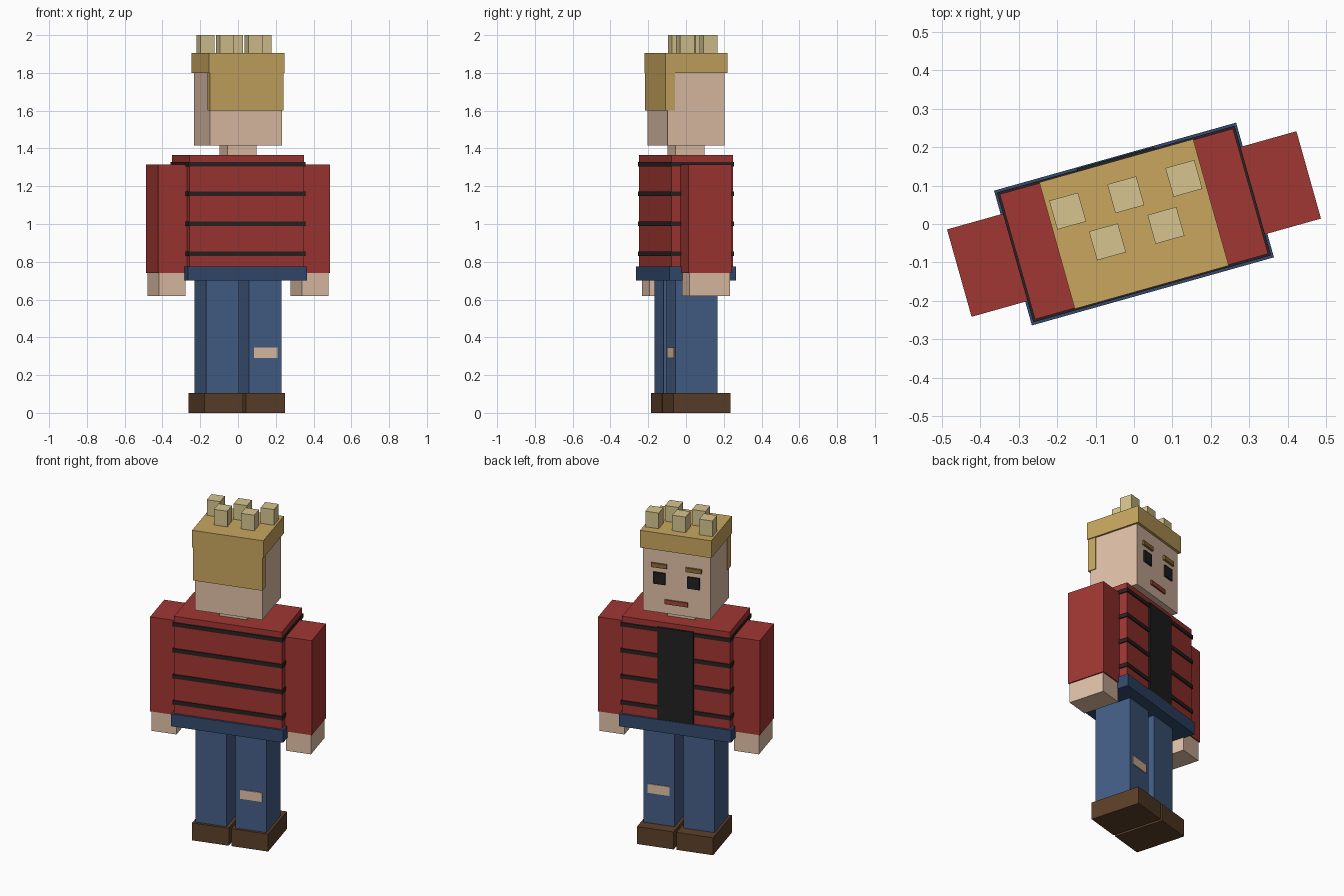
import bpy
import math
from mathutils import Matrix

if "Cube" in bpy.data.objects:
    bpy.data.objects.remove(bpy.data.objects["Cube"])

TURN = Matrix.Rotation(math.radians(15.7), 4, 'Z')   # whole figure is turned about z


def material(name, rgb):
    """Material from a screen colour, converted to linear."""
    m = bpy.data.materials.new(name)
    m.diffuse_color = (*[((c + 0.055) / 1.055) ** 2.4 for c in rgb], 1)
    m.use_nodes = True
    m.node_tree.nodes["Principled BSDF"].inputs["Base Color"].default_value = m.diffuse_color
    return m


SKIN = material("skin", (0.88, 0.755, 0.66))
HAIR = material("hair", (0.785, 0.65, 0.37))
TUFT = material("light_hair", (0.84, 0.77, 0.56))
BROW = material("brow_brown", (0.55, 0.43, 0.20))
RED = material("red_jacket", (0.63, 0.215, 0.20))
DARK = material("dark", (0.13, 0.13, 0.13))
STRIPE = material("dark_stripe", (0.17, 0.13, 0.13))
JEANS = material("jeans", (0.27, 0.37, 0.53))
BELT = material("waistband_blue", (0.20, 0.29, 0.43))
SHOE = material("shoe_brown", (0.36, 0.25, 0.16))
LIP = material("lip", (0.63, 0.28, 0.21))


def box(name, x, y, z, mat):
    """Box from (min, max) ranges in the figure's own axes, face towards +y."""
    bpy.ops.mesh.primitive_cube_add(size=1)
    ob = bpy.context.object
    ob.name = name
    mid = [(a + b) / 2 for a, b in (x, y, z)]
    size = [b - a for a, b in (x, y, z)]
    ob.data.transform(TURN @ Matrix.Translation(mid) @ Matrix.Diagonal((*size, 1)))
    ob.data.materials.append(mat)
    return ob


def pair(name, x, y, z, mat):
    """Same box on both sides of the body."""
    box("right_" + name, x, y, z, mat)
    box("left_" + name, (-x[1], -x[0]), y, z, mat)


def sym(v):
    return (-v, v)


# Legs and shoes
pair("shoe", (0.008, 0.222), (-0.131, 0.182), (0, 0.106), SHOE)
pair("leg", (0.027, 0.207), sym(0.115), (0.106, 0.70), JEANS)
# Torn knee, visible on both faces of one leg
box("knee_tear_front", (0.055, 0.183), (0.11, 0.12), (0.29, 0.345), SKIN)
box("knee_tear_back", (0.055, 0.183), (-0.12, -0.11), (0.29, 0.345), SKIN)

# Torso with waistband, stripes and dark shirt panel
box("waistband", sym(0.327), sym(0.182), (0.70, 0.775), BELT)
box("torso", sym(0.315), sym(0.169), (0.775, 1.365), RED)
for i in range(4):
    z = 0.843 + 0.158 * i
    box("jacket_stripe", sym(0.321), sym(0.175), (z - 0.012, z + 0.012), STRIPE)
box("shirt_panel", sym(0.105), (0.15, 0.179), (0.775, 1.335), DARK)

# Arms and hands
pair("sleeve", (0.313, 0.472), sym(0.118), (0.74, 1.315), RED)
pair("hand", (0.32, 0.465), sym(0.112), (0.62, 0.74), SKIN)

# Neck and head
box("neck", sym(0.08), sym(0.08), (1.365, 1.42), SKIN)
box("head", sym(0.197), sym(0.156), (1.415, 1.81), SKIN)
pair("eye", (0.065, 0.135), (0.15, 0.166), (1.59, 1.66), DARK)
pair("eyebrow", (0.055, 0.147), (0.15, 0.168), (1.69, 1.715), BROW)
box("mouth", sym(0.067), (0.15, 0.165), (1.475, 1.501), LIP)

# Hair cap, back hair and spiky tufts
box("hair_cap", sym(0.208), sym(0.171), (1.80, 1.905), HAIR)
box("back_hair", sym(0.202), (-0.17, -0.118), (1.60, 1.80), HAIR)
for x, y in [(-0.157, 0.079), (0, 0.079), (0.157, 0.079), (-0.079, -0.026), (0.079, -0.026)]:
    box("hair_tuft", (x - 0.039, x + 0.039), (y - 0.039, y + 0.039), (1.905, 2.0), TUFT)
